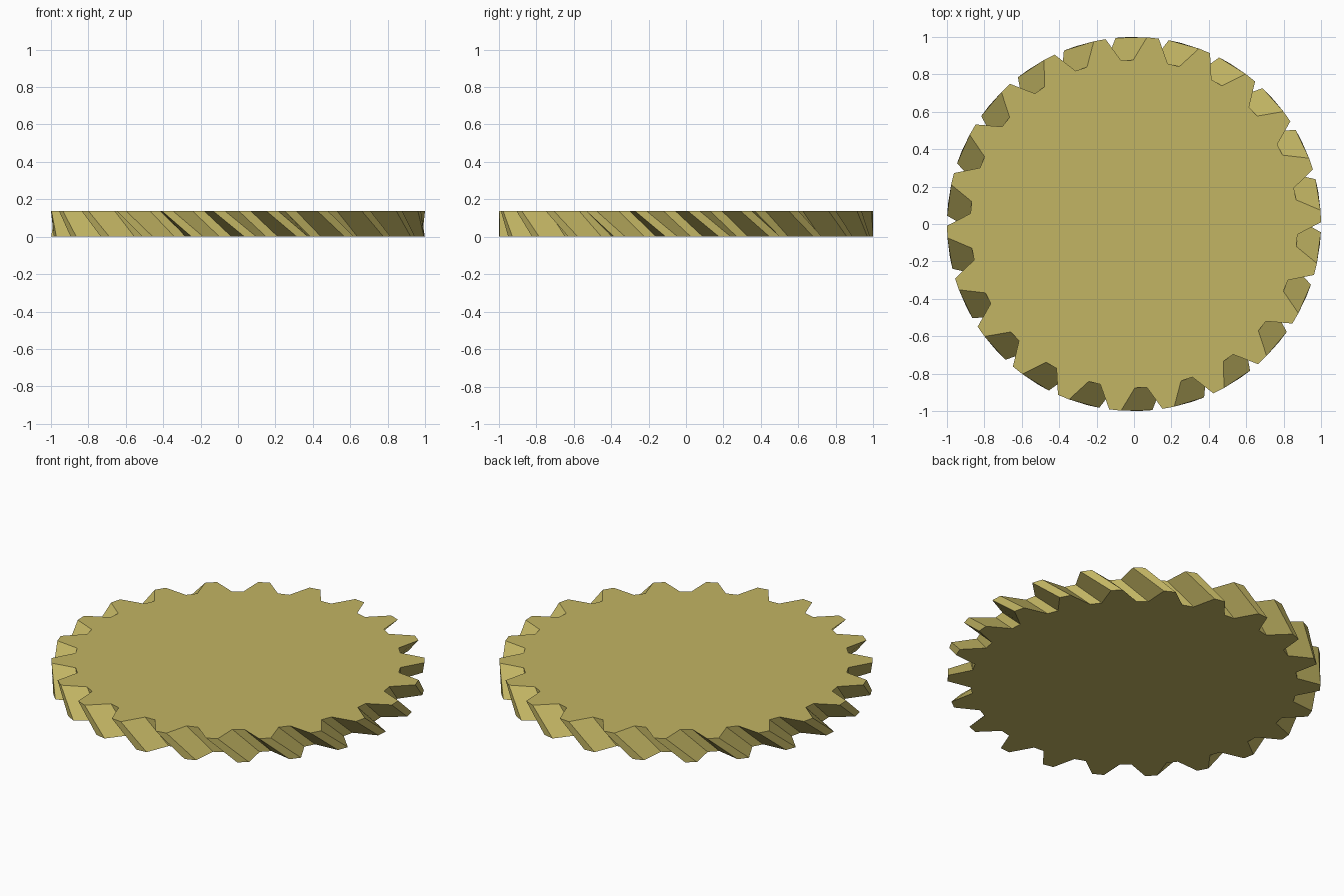
import bpy, bmesh
from math import radians, sin, cos, tau

if "Cube" in bpy.data.objects:
    bpy.data.objects.remove(bpy.data.objects["Cube"])

TEETH = 22
HEIGHT = 0.137
TIP_R, ROOT_R = 1.0, 0.876
TIP_HALF, ROOT_HALF = 6.35, 2.1   # half widths of a tooth gap, degrees
TWIST = 9.6                       # bottom turned against the top, degrees
PHASE = 92.4                      # centre of the first gap on the top face

brass = bpy.data.materials.new("brass yellow")
brass.diffuse_color = (0.54, 0.46, 0.125, 1.0)
brass.use_nodes = True
brass.node_tree.nodes["Principled BSDF"].inputs["Base Color"].default_value = brass.diffuse_color


def outline(bm, z, turn):
    """One ring of the toothed profile."""
    ring = []
    for i in range(TEETH):
        base = i * tau / TEETH + radians(PHASE + turn)
        for offset, r in ((-TIP_HALF, TIP_R), (-ROOT_HALF, ROOT_R),
                          (ROOT_HALF, ROOT_R), (TIP_HALF, TIP_R)):
            a = base + radians(offset)
            ring.append(bm.verts.new((r * cos(a), r * sin(a), z)))
    return ring


# helical gear disc: two toothed caps joined by slanted flanks
bm = bmesh.new()
bottom = outline(bm, 0.0, TWIST)
top = outline(bm, HEIGHT, 0.0)
n = len(top)
for i in range(n):
    j = (i + 1) % n
    bm.faces.new((bottom[i], bottom[j], top[j], top[i]))
bm.faces.new(top)
bm.faces.new(bottom[::-1])
bmesh.ops.recalc_face_normals(bm, faces=bm.faces[:])

mesh = bpy.data.meshes.new("helical_gear")
bm.to_mesh(mesh)
bm.free()
mesh.materials.append(brass)
gear = bpy.data.objects.new("helical_gear", mesh)
bpy.context.collection.objects.link(gear)
